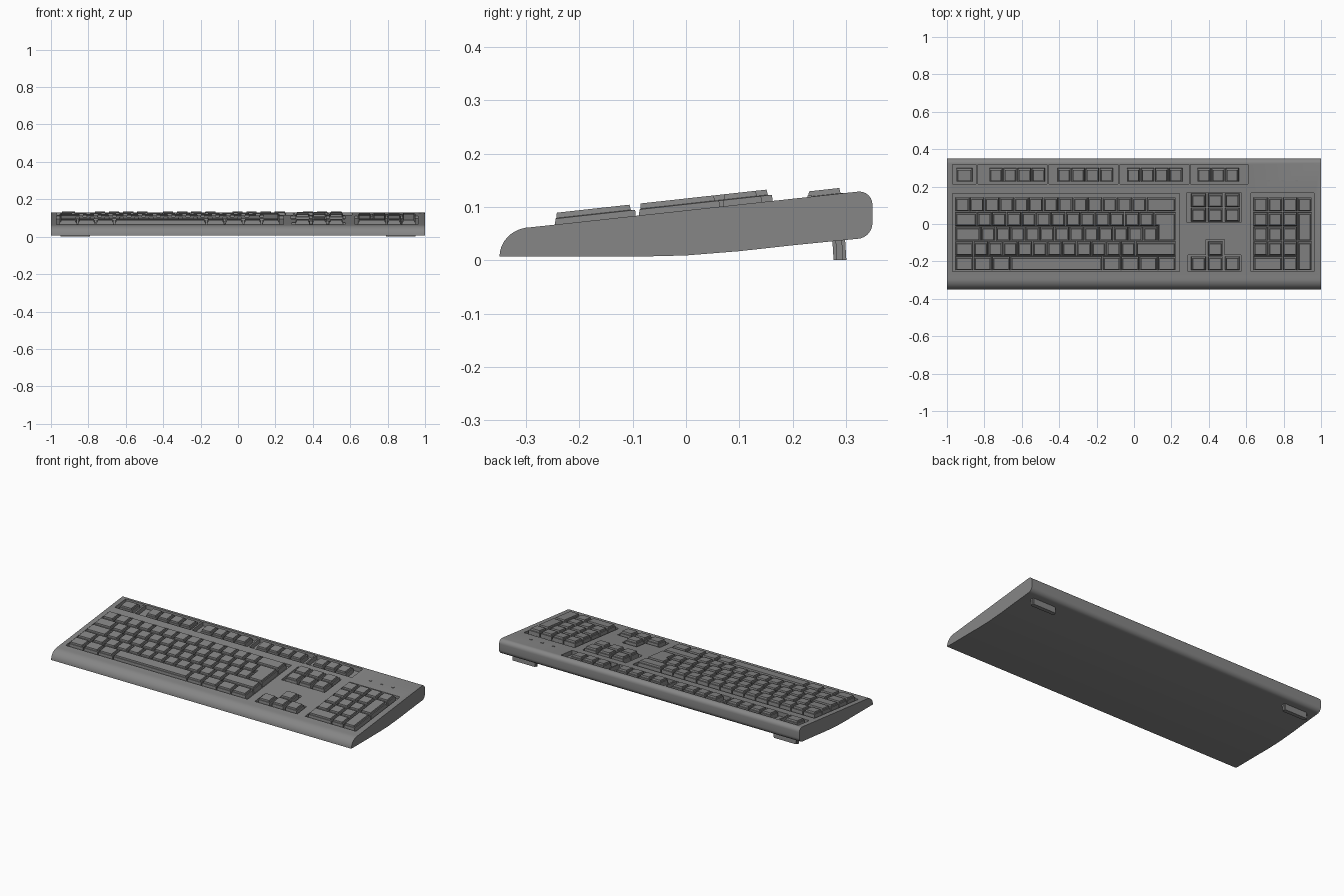
import bpy, bmesh, math

cube = bpy.data.objects.get("Cube")
if cube:
    bpy.data.objects.remove(cube, do_unlink=True)

grey = bpy.data.materials.new("mid_grey")
grey.use_nodes = True
COLOUR = (0.24, 0.24, 0.24, 1)
grey.diffuse_color = COLOUR
grey.node_tree.nodes["Principled BSDF"].inputs["Base Color"].default_value = COLOUR

U = 0.0788                 # key pitch
LEFT, FRONT = -0.957, -0.249   # front left corner of the main key block


def deck(y):
    """Height of the sloping top surface."""
    return 0.062 + 0.11 * (y + 0.29)


def make_object(name, bm):
    bmesh.ops.recalc_face_normals(bm, faces=bm.faces)
    mesh = bpy.data.meshes.new(name)
    bm.to_mesh(mesh)
    bm.free()
    mesh.materials.append(grey)
    obj = bpy.data.objects.new(name, mesh)
    bpy.context.collection.objects.link(obj)
    return obj


def rect(x0, x1, y0, y1):
    return [(x0, y0), (x1, y0), (x1, y1), (x0, y1)]


def inset(points, d):
    """Shrink a counter-clockwise right-angled outline by d."""
    out = []
    for i, (x, y) in enumerate(points):
        px, py = points[i - 1]
        nx, ny = points[(i + 1) % len(points)]
        a, b = math.atan2(y - py, x - px), math.atan2(ny - y, nx - x)
        out.append((x - d * (math.sin(a) + math.sin(b)),
                    y + d * (math.cos(a) + math.cos(b))))
    return out


def stack(bm, points, levels):
    """Loft an outline through (height above deck, inset, y shift) levels."""
    rings = []
    for h, d, shift in levels:
        rings.append([bm.verts.new((x, y + shift, deck(y + shift) + h))
                      for x, y in inset(points, d)])
    n = len(points)
    for low, high in zip(rings, rings[1:]):
        for i in range(n):
            j = (i + 1) % n
            bm.faces.new((low[i], low[j], high[j], high[i]))
    bm.faces.new(rings[0][::-1])
    bm.faces.new(rings[-1])


def add_key(bm, points, lift=0.0):
    """A key with a wide skirt and a narrower raised cap."""
    stack(bm, points, [(-0.017 + lift, 0.002, 0), (0.011 + lift, 0.004, 0),
                       (0.012 + lift, 0.009, -0.003), (0.022 + lift, 0.0105, -0.004)])


def square(x, y, w=0.076, d=0.078):
    return rect(x - w / 2, x + w / 2, y - d / 2, y + d / 2)


# Case: side profile extruded across the width
profile = [(-0.29 - 0.06 * math.cos(math.radians(a)), 0.007 + 0.055 * math.sin(math.radians(a)))
           for a in range(0, 91, 10)]
for cy, cz, start in ((0.325, 0.104, 90), (0.32, 0.07, 0)):
    r = 0.35 - cy
    profile += [(cy + r * math.cos(math.radians(start - a)), cz + r * math.sin(math.radians(start - a)))
                for a in range(0, 91, 15)]
profile += [(0.2, 0.028), (0.1, 0.017), (0.0, 0.009), (-0.08, 0.007)]
bm = bmesh.new()
side = bm.faces.new([bm.verts.new((-1, y, z)) for y, z in profile])
moved = bmesh.ops.extrude_face_region(bm, geom=[side])["geom"]
bmesh.ops.translate(bm, vec=(2, 0, 0), verts=[v for v in moved if isinstance(v, bmesh.types.BMVert)])
case = make_object("case", bm)

# Recessed wells: outline and depth
F_DEPTH, DEPTH = 0.026, 0.016
wells = [(rect(a, b, 0.213, 0.318), F_DEPTH) for a, b in
         ((-0.97, -0.845), (-0.835, -0.465), (-0.455, -0.085), (-0.075, 0.295), (0.303, 0.61))]
wells += [
    (rect(-0.97, 0.242, -0.254, 0.163), DEPTH),
    (rect(0.283, 0.572, 0.008, 0.168), DEPTH),
    (rect(0.625, 0.963, -0.254, 0.167), DEPTH),
    ([(0.29, -0.254), (0.572, -0.254), (0.572, -0.165), (0.484, -0.165),
      (0.484, -0.083), (0.386, -0.083), (0.386, -0.165), (0.29, -0.165)], DEPTH),
]
bm = bmesh.new()
for outline, depth in wells:
    stack(bm, outline, [(-depth, 0, 0), (0.05, 0, 0)])
cutter = make_object("well_cutter", bm)
cutter.hide_render = True
mod = case.modifiers.new("wells", "BOOLEAN")
mod.operation, mod.solver, mod.object = "DIFFERENCE", "EXACT", cutter
bpy.context.view_layer.objects.active = case
case.select_set(True)
bpy.ops.object.modifier_apply(modifier=mod.name)
bpy.data.objects.remove(cutter, do_unlink=True)
bpy.ops.object.shade_smooth_by_angle(angle=math.radians(30))

# Main key block: key widths for each row, front row first
rows = [
    [1.25] * 3 + [6.25] + [1.25] * 4,
    [1.25] + [1] * 11 + [2.75],
    [1.75] + [1] * 12,
    [1.5] + [1] * 12,
    [1] * 13 + [2],
]
bm = bmesh.new()
for r, widths in enumerate(rows):
    x, y = LEFT, FRONT + r * U
    for w in widths:
        add_key(bm, rect(x, x + w * U, y, y + U))
        x += w * U
# Tall L-shaped key at the right of the middle rows
right, step = LEFT + 15 * U, FRONT + 3 * U
x_low, x_high = right - 1.25 * U, right - 1.5 * U
add_key(bm, [(x_low, step - U), (right, step - U), (right, step + U),
             (x_high, step + U), (x_high, step), (x_low, step)])
make_object("main_keys", bm)

# Top row of function keys in separate groups
bm = bmesh.new()
for first, count in ((-0.738, 4), (-0.374, 4), (-0.003, 4), (0.374, 3)):
    for i in range(count):
        add_key(bm, square(first + i * 0.0755, 0.263, 0.075), -0.012)
add_key(bm, square(-0.907, 0.263, 0.09), -0.012)
make_object("function_keys", bm)

# Navigation and arrow keys
bm = bmesh.new()
columns = (0.345, 0.435, 0.525)
for x in columns:
    for y in (0.05, 0.127):
        add_key(bm, square(x, y, 0.082, 0.077))
make_object("navigation_keys", bm)
bm = bmesh.new()
for x in columns:
    add_key(bm, square(x, FRONT + U / 2, 0.082))
add_key(bm, square(columns[1], FRONT + 1.5 * U, 0.082))
make_object("arrow_keys", bm)

# Number pad: column, row, width and depth in key units
pad = [(c, r, 1, 1) for c in range(3) for r in range(1, 5)]
pad += [(0, 0, 2, 1), (2, 0, 1, 1), (3, 0, 1, 2), (3, 2, 1, 2), (3, 4, 1, 1)]
bm = bmesh.new()
for c, r, w, d in pad:
    x, y = 0.637 + c * U, FRONT + r * U
    add_key(bm, rect(x, x + w * U, y, y + d * U))
make_object("number_pad_keys", bm)

# Indicator lights
bm = bmesh.new()
for x in (0.72, 0.795, 0.87):
    stack(bm, square(x, 0.232, 0.016, 0.01), [(-0.003, 0, 0), (0.002, 0.001, 0)])
make_object("indicator_lights", bm)

# Folding rear feet
for name, s in (("left_foot", 1), ("right_foot", -1)):
    bm = bmesh.new()
    bmesh.ops.create_cube(bm, size=1)
    for v in bm.verts:
        v.co.x = s * 0.87 + v.co.x * 0.16
        v.co.y = 0.2875 + v.co.y * 0.024 - v.co.z * 0.003
        v.co.z = 0.024 + v.co.z * 0.048
    upright = [e for e in bm.edges if abs(e.verts[0].co.z - e.verts[1].co.z) > 0.01]
    bmesh.ops.bevel(bm, geom=upright, offset=0.006, segments=2, affect="EDGES")
    make_object(name, bm)
